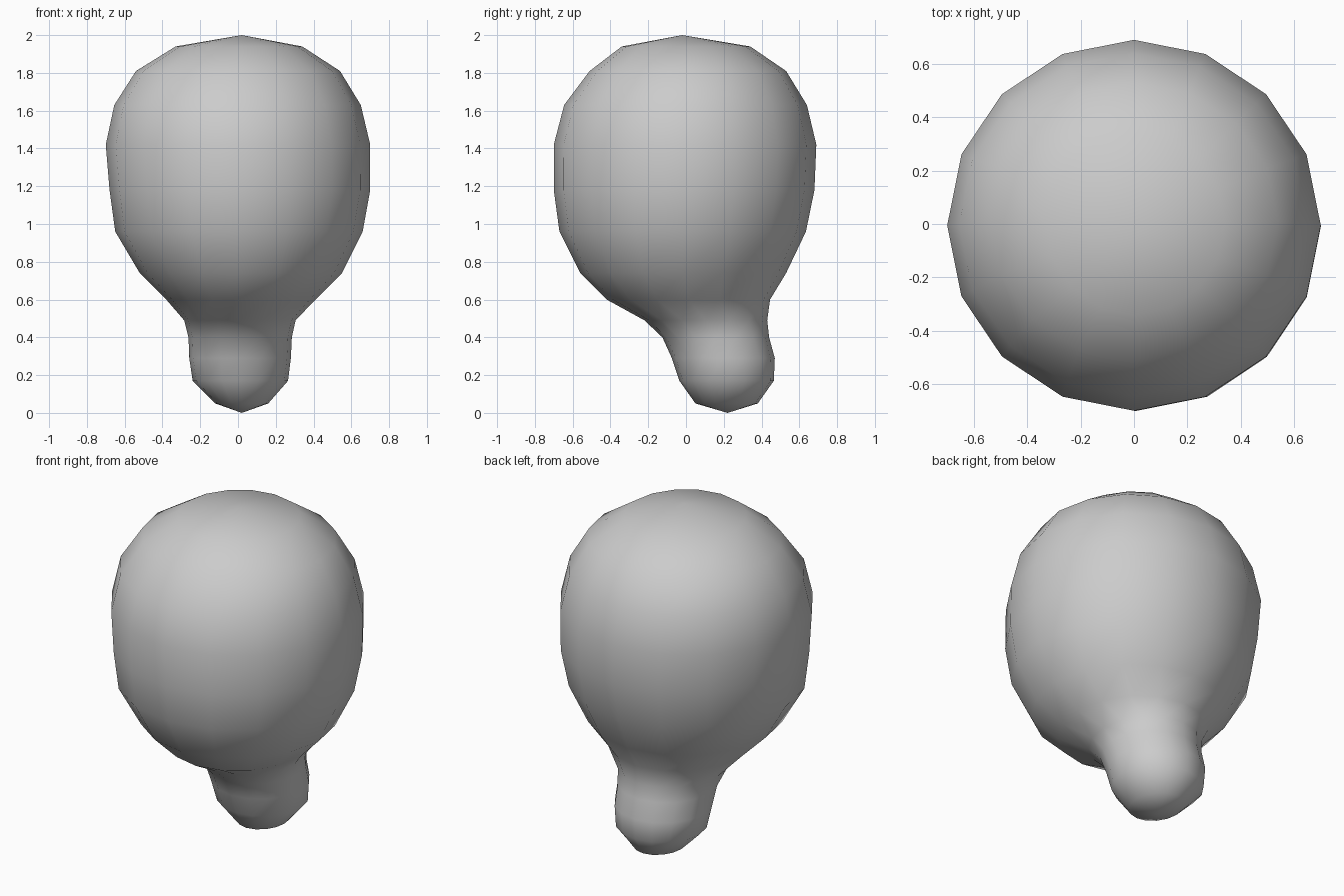
import bpy, bmesh, math

cube = bpy.data.objects.get("Cube")
if cube:
    bpy.data.objects.remove(cube, do_unlink=True)

SIDES = 16

# Plain grey surface
grey = bpy.data.materials.new("plain grey")
grey.use_nodes = True
colour = (0.6, 0.6, 0.6, 1)
grey.diffuse_color = colour
grey.node_tree.nodes["Principled BSDF"].inputs["Base Color"].default_value = colour

# Cross-sections: height, left and right extent, front and back extent
sections = [
    (0.05, -0.12, 0.16, 0.05, 0.38),
    (0.17, -0.24, 0.265, -0.035, 0.465),
    (0.29, -0.258, 0.28, -0.075, 0.47),
    (0.40, -0.262, 0.285, -0.125, 0.44),
    (0.49, -0.285, 0.305, -0.22, 0.43),
    (0.60, -0.38, 0.41, -0.42, 0.445),
    (0.74, -0.52, 0.55, -0.56, 0.53),
    (0.96, -0.65, 0.66, -0.67, 0.635),
    (1.18, -0.68, 0.70, -0.70, 0.68),
    (1.42, -0.70, 0.70, -0.70, 0.69),
    (1.63, -0.655, 0.65, -0.645, 0.64),
    (1.81, -0.54, 0.54, -0.51, 0.53),
    (1.94, -0.33, 0.34, -0.34, 0.34),
]

# Bulb with a neck leaning to the back
bm = bmesh.new()
rings = []
for z, x0, x1, y0, y1 in sections:
    ring = []
    for i in range(SIDES):
        a = math.tau * i / SIDES
        ring.append(bm.verts.new(((x0 + x1) / 2 + (x1 - x0) / 2 * math.cos(a),
                                  (y0 + y1) / 2 + (y1 - y0) / 2 * math.sin(a), z)))
    rings.append(ring)
for low, high in zip(rings, rings[1:]):
    for i in range(SIDES):
        j = (i + 1) % SIDES
        bm.faces.new((low[i], low[j], high[j], high[i]))

# Rounded ends
for ring, tip in ((rings[0], (0.02, 0.22, 0)), (rings[-1], (0.02, -0.02, 2))):
    point = bm.verts.new(tip)
    for i in range(SIDES):
        bm.faces.new((ring[i], ring[(i + 1) % SIDES], point))
bmesh.ops.recalc_face_normals(bm, faces=bm.faces)

mesh = bpy.data.meshes.new("bulb")
bm.to_mesh(mesh)
bm.free()
mesh.materials.append(grey)
bulb = bpy.data.objects.new("bulb", mesh)
bpy.context.collection.objects.link(bulb)

# Smooth body, crisp rim under the neck
bpy.ops.object.select_all(action='DESELECT')
bulb.select_set(True)
bpy.context.view_layer.objects.active = bulb
bpy.ops.object.shade_smooth_by_angle(angle=math.radians(40))
